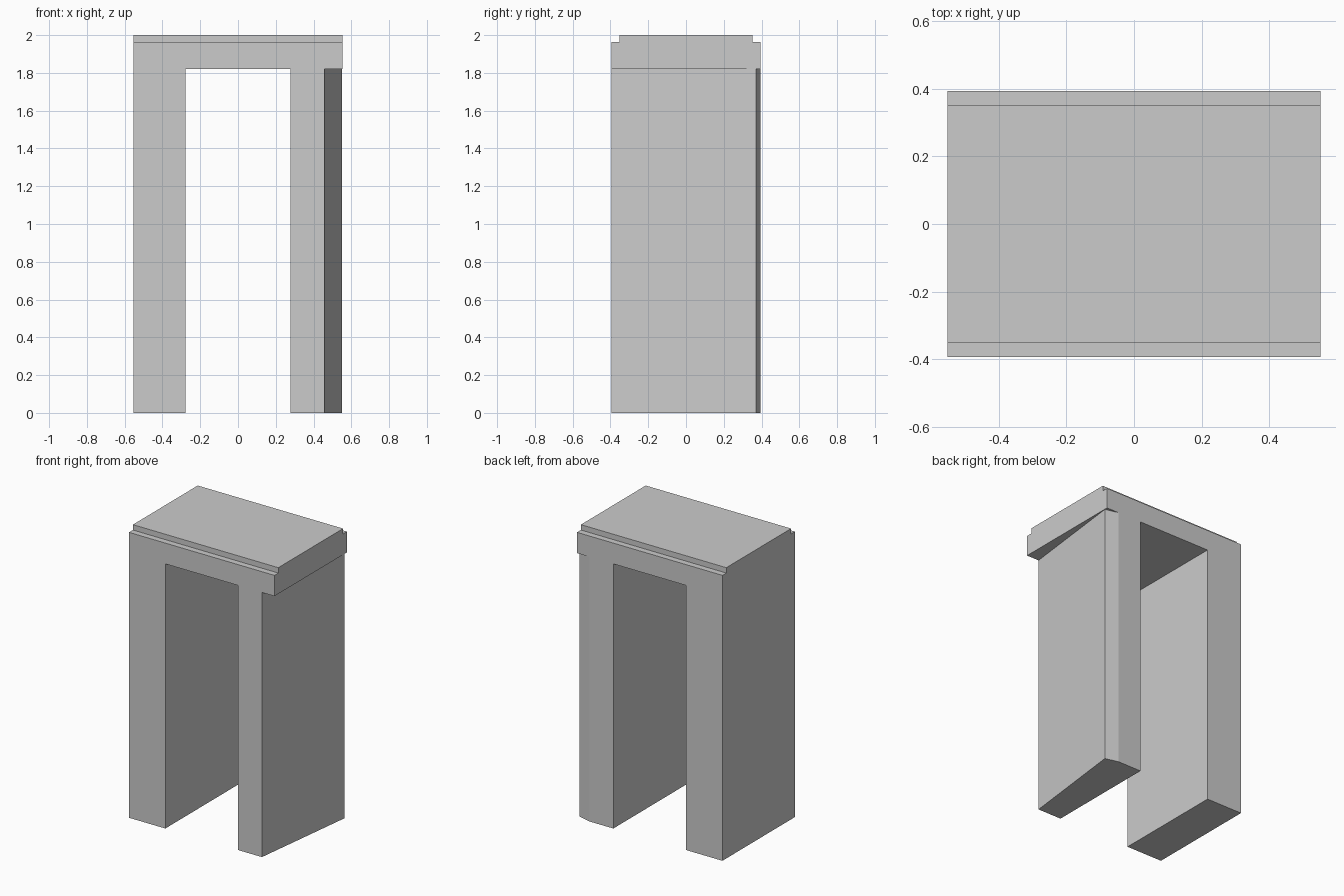
import bpy
import bmesh
from mathutils import Vector

cube = bpy.data.objects.get("Cube")
if cube:
    bpy.data.objects.remove(cube, do_unlink=True)

HALF_X, HALF_Y = 0.553, 0.394
INNER_X, CLIPPED_X = 0.277, 0.458
LEG_TOP, LEDGE, TOP = 1.82, 1.963, 2.0

stone = bpy.data.materials.new("grey stone")
stone.use_nodes = True
colour = (0.6, 0.6, 0.6, 1)
stone.diffuse_color = colour
stone.node_tree.nodes["Principled BSDF"].inputs["Base Color"].default_value = colour


def prism(name, outline, sweep):
    """Extrude a closed outline along the sweep vector."""
    bm = bmesh.new()
    face = bm.faces.new([bm.verts.new(p) for p in outline])
    result = bmesh.ops.extrude_face_region(bm, geom=[face], use_keep_orig=True)
    moved = [v for v in result["geom"] if isinstance(v, bmesh.types.BMVert)]
    bmesh.ops.translate(bm, verts=moved, vec=Vector(sweep))
    bmesh.ops.recalc_face_normals(bm, faces=bm.faces)
    mesh = bpy.data.meshes.new(name)
    bm.to_mesh(mesh)
    bm.free()
    mesh.materials.append(stone)
    obj = bpy.data.objects.new(name, mesh)
    bpy.context.collection.objects.link(obj)
    return obj


# Plain rectangular pillar
plain = [(-HALF_X, -HALF_Y), (-INNER_X, -HALF_Y), (-INNER_X, HALF_Y), (-HALF_X, HALF_Y)]
# Pillar with a slanted outer side and a clipped back corner
slanted = [(INNER_X, -HALF_Y), (CLIPPED_X, -HALF_Y), (HALF_X - 0.002, 0.37),
           (CLIPPED_X, HALF_Y), (INNER_X, HALF_Y)]
for name, plan in (("right_pillar", plain), ("left_pillar", slanted)):
    prism(name, [(x, y, 0) for x, y in plan], (0, 0, LEG_TOP))

# Lintel with a raised cap stepped in at front and back
CAP_Y = 0.352
half = [(HALF_Y, LEG_TOP), (HALF_Y, LEDGE), (CAP_Y, LEDGE), (CAP_Y, TOP)]
profile = half + [(-y, z) for y, z in reversed(half)]
prism("lintel", [(-HALF_X, y, z) for y, z in profile], (2 * HALF_X, 0, 0))
